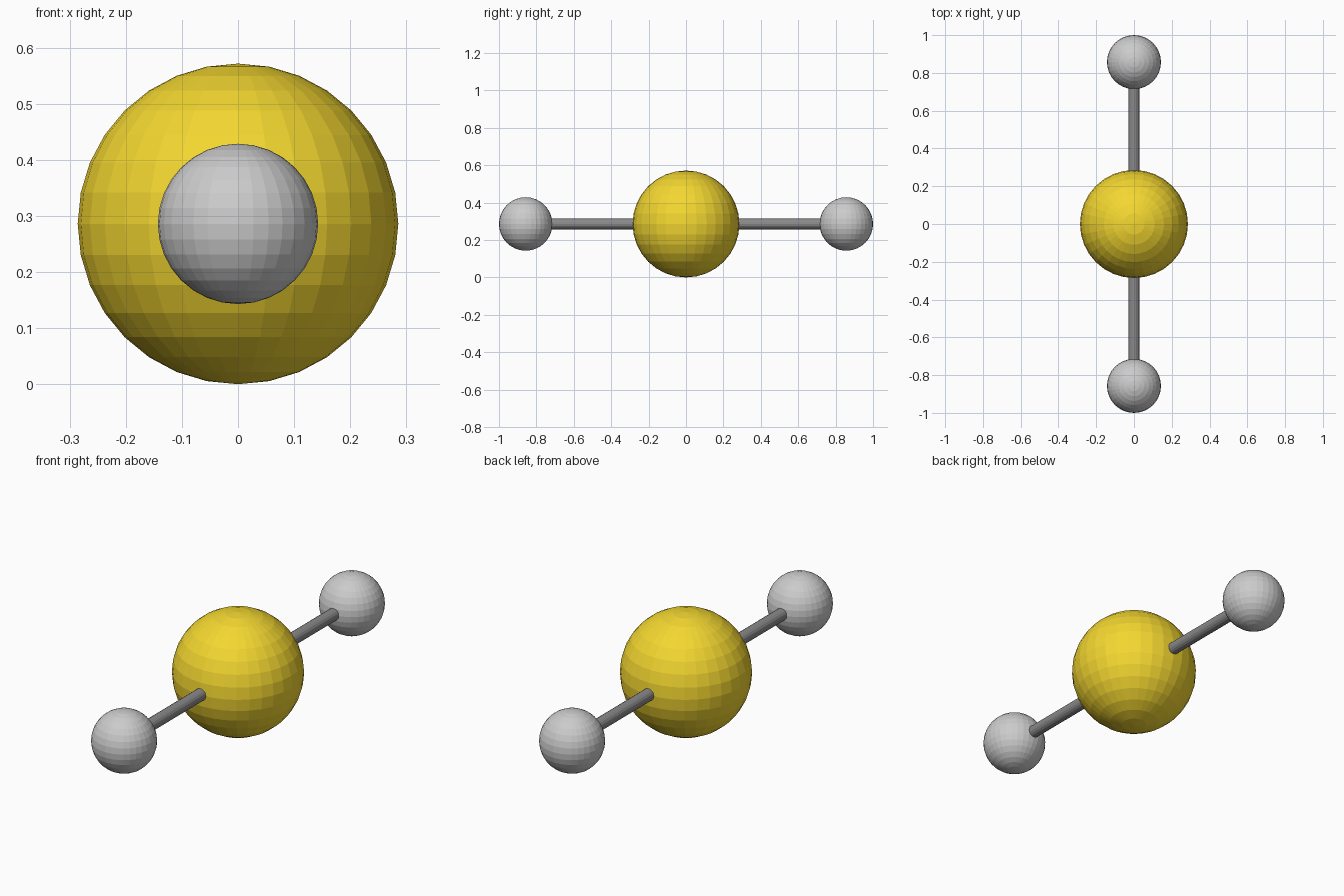
import bpy
from math import radians

if "Cube" in bpy.data.objects:
    bpy.data.objects.remove(bpy.data.objects["Cube"])

R = 2 / 7          # central ball radius
r = 1 / 7          # end ball radius
REACH = 6 / 7      # distance from centre to end balls


def material(name, color):
    m = bpy.data.materials.new(name)
    m.diffuse_color = (*color, 1)
    m.use_nodes = True
    m.node_tree.nodes["Principled BSDF"].inputs["Base Color"].default_value = m.diffuse_color
    return m


gold = material("gold", (0.9, 0.68, 0.03))
silver = material("light_grey", (0.7, 0.7, 0.7))
dark = material("dark_grey", (0.25, 0.25, 0.25))


def finish(name, mat):
    ob = bpy.context.object
    ob.name = name
    ob.data.materials.append(mat)


def ball(name, radius, y, mat):
    bpy.ops.mesh.primitive_uv_sphere_add(segments=32, ring_count=16,
                                         radius=radius, location=(0, y, R))
    finish(name, mat)


# Central ball
ball("central_ball", R, 0, gold)

# End balls and the rods joining them to the centre
for side, s in (("front", -1), ("back", 1)):
    ball(side + "_ball", r, s * REACH, silver)
    bpy.ops.mesh.primitive_cylinder_add(vertices=16, radius=0.0286, depth=REACH,
                                        location=(0, s * REACH / 2, R),
                                        rotation=(radians(90), 0, 0))
    finish(side + "_rod", dark)
